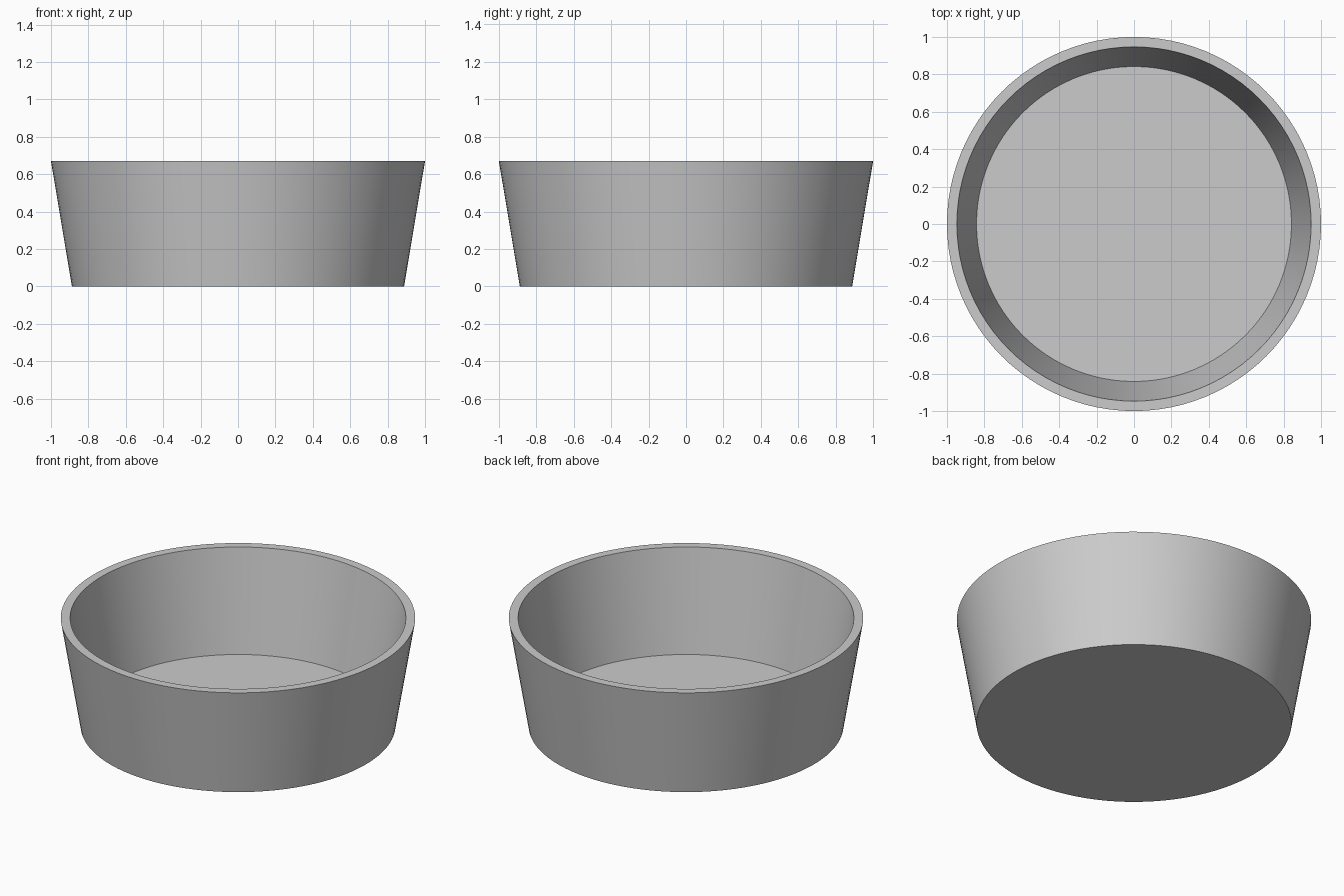
import bpy
import bmesh
from math import radians, tau

cube = bpy.data.objects.get("Cube")
if cube:
    bpy.data.objects.remove(cube, do_unlink=True)

SEGMENTS = 96

grey = bpy.data.materials.new("light_grey")
grey.use_nodes = True
colour = (0.6, 0.6, 0.6, 1)
grey.diffuse_color = colour
grey.node_tree.nodes["Principled BSDF"].inputs["Base Color"].default_value = colour

# Bowl: (radius, height) rings from the base edge, over the rim, to the floor edge
profile = [(0.888, 0), (1, 0.67), (0.947, 0.67), (0.842, 0.05)]
bm = bmesh.new()
rings = []
for radius, height in profile:
    ring = bmesh.ops.create_circle(bm, segments=SEGMENTS, radius=radius)["verts"]
    for v in ring:
        v.co.z = height
    rings.append(ring)

# Walls and rim
for low, high in zip(rings, rings[1:]):
    for i in range(SEGMENTS):
        j = (i + 1) % SEGMENTS
        bm.faces.new((low[i], low[j], high[j], high[i]))

# Flat base and inner floor
bm.faces.new(rings[0])
bm.faces.new(rings[-1])
bmesh.ops.recalc_face_normals(bm, faces=bm.faces)

mesh = bpy.data.meshes.new("bowl")
bm.to_mesh(mesh)
bm.free()
mesh.materials.append(grey)
bowl = bpy.data.objects.new("bowl", mesh)
bpy.context.collection.objects.link(bowl)

# Smooth walls with crisp rim and base edges
bpy.ops.object.select_all(action="DESELECT")
bowl.select_set(True)
bpy.context.view_layer.objects.active = bowl
bpy.ops.object.shade_smooth_by_angle(angle=radians(30))
